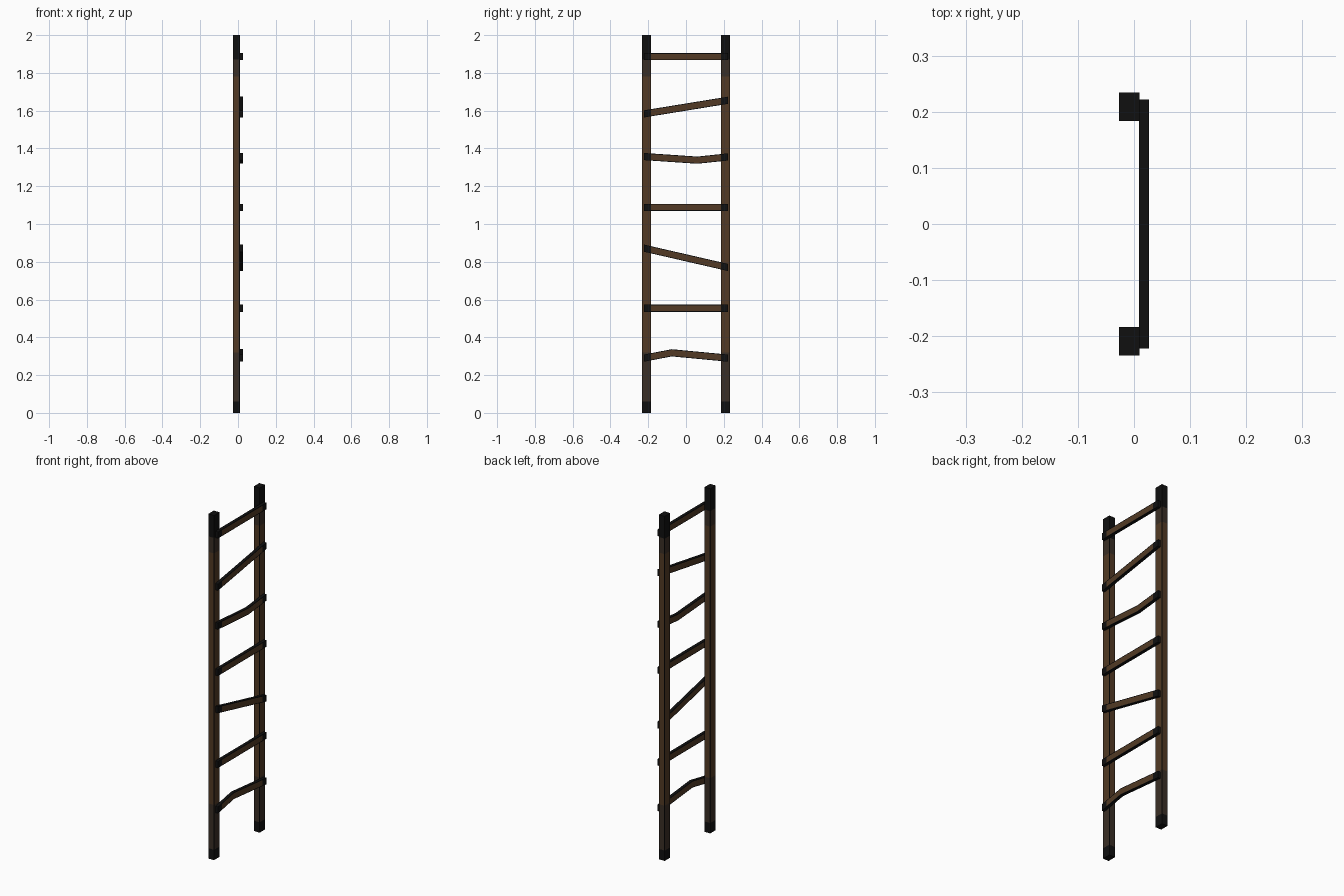
import bpy, bmesh
from mathutils import Vector

if "Cube" in bpy.data.objects:
    bpy.data.objects.remove(bpy.data.objects["Cube"])


def mat(name, rgb):
    m = bpy.data.materials.new(name)
    m.diffuse_color = (*rgb, 1)
    m.use_nodes = True
    m.node_tree.nodes["Principled BSDF"].inputs["Base Color"].default_value = m.diffuse_color
    return m


MATS = [mat("brown wood", (0.085, 0.042, 0.018)),
        mat("dark brown wood", (0.042, 0.028, 0.019)),
        mat("charred black", (0.005, 0.005, 0.005))]


def loft(name, rings, rule):
    """Skin a list of equal rings, cap both ends, colour faces by rule."""
    bm = bmesh.new()
    rows = [[bm.verts.new(p) for p in r] for r in rings]
    n = len(rows[0])
    for a, b in zip(rows, rows[1:]):
        for i in range(n):
            j = (i + 1) % n
            bm.faces.new((a[i], a[j], b[j], b[i])).material_index = rule(
                i, (a[i].co + b[j].co) / 2)
    for cap in (rows[0], rows[-1]):
        bm.faces.new(cap).material_index = 2
    bmesh.ops.recalc_face_normals(bm, faces=bm.faces)
    me = bpy.data.meshes.new(name)
    bm.to_mesh(me)
    bm.free()
    for m in MATS:
        me.materials.append(m)
    ob = bpy.data.objects.new(name, me)
    bpy.context.collection.objects.link(ob)


# Side posts: square section with narrow dark strips along the edges
def post(name, y0, y1):
    x0, x1, e = -0.027, 0.010, 0.004
    sec = [(x0, y0), (x0 + e, y0), (x1 - e, y0), (x1, y0), (x1, y0 + e), (x1, y1 - e),
           (x1, y1), (x1 - e, y1), (x0 + e, y1), (x0, y1), (x0, y1 - e), (x0, y0 + e)]
    zs = [0, 0.06, 0.32, 1.78, 1.87, 2.0]

    def rule(i, c):
        if c.z < 0.06 or c.z > 1.87:
            return 2
        if i % 3 != 1:
            return 2
        return 0 if 0.32 < c.z < 1.78 else 1
    loft(name, [[(x, y, z) for x, y in sec] for z in zs], rule)


post("left_post", -0.234, -0.184)
post("right_post", 0.184, 0.234)


# Rungs: flat slats nailed to the +x side, some tilted or bent
def rung(name, path):
    x0, x1, h, e = 0.009, 0.027, 0.019, 0.004
    sec = [(x0, -h), (x1, -h), (x1, e - h), (x1, h - e),
           (x1, h), (x0, h), (x0, h - e), (x0, e - h)]

    def height(y):
        for (ya, za), (yb, zb) in zip(path, path[1:]):
            if y <= yb:
                return za + (zb - za) * (y - ya) / (yb - ya)
    ys = sorted({-0.185, 0.185, *(p[0] for p in path)})

    def rule(i, c):
        return 0 if i in (2, 6) and abs(c.y) < 0.185 else 2
    loft(name, [[(x, y, height(y) + z) for x, z in sec] for y in ys], rule)


L, R = -0.222, 0.222
PATHS = [
    [(L, 0.29), (-0.075, 0.318), (R, 0.29)],
    [(L, 0.554), (R, 0.554)],
    [(L, 0.872), (R, 0.77)],
    [(L, 1.088), (R, 1.088)],
    [(L, 1.357), (0.06, 1.338), (R, 1.355)],
    [(L, 1.583), (R, 1.655)],
    [(L, 1.886), (R, 1.886)],
]
for k, p in enumerate(PATHS, 1):
    rung(f"rung_{k}", p)
